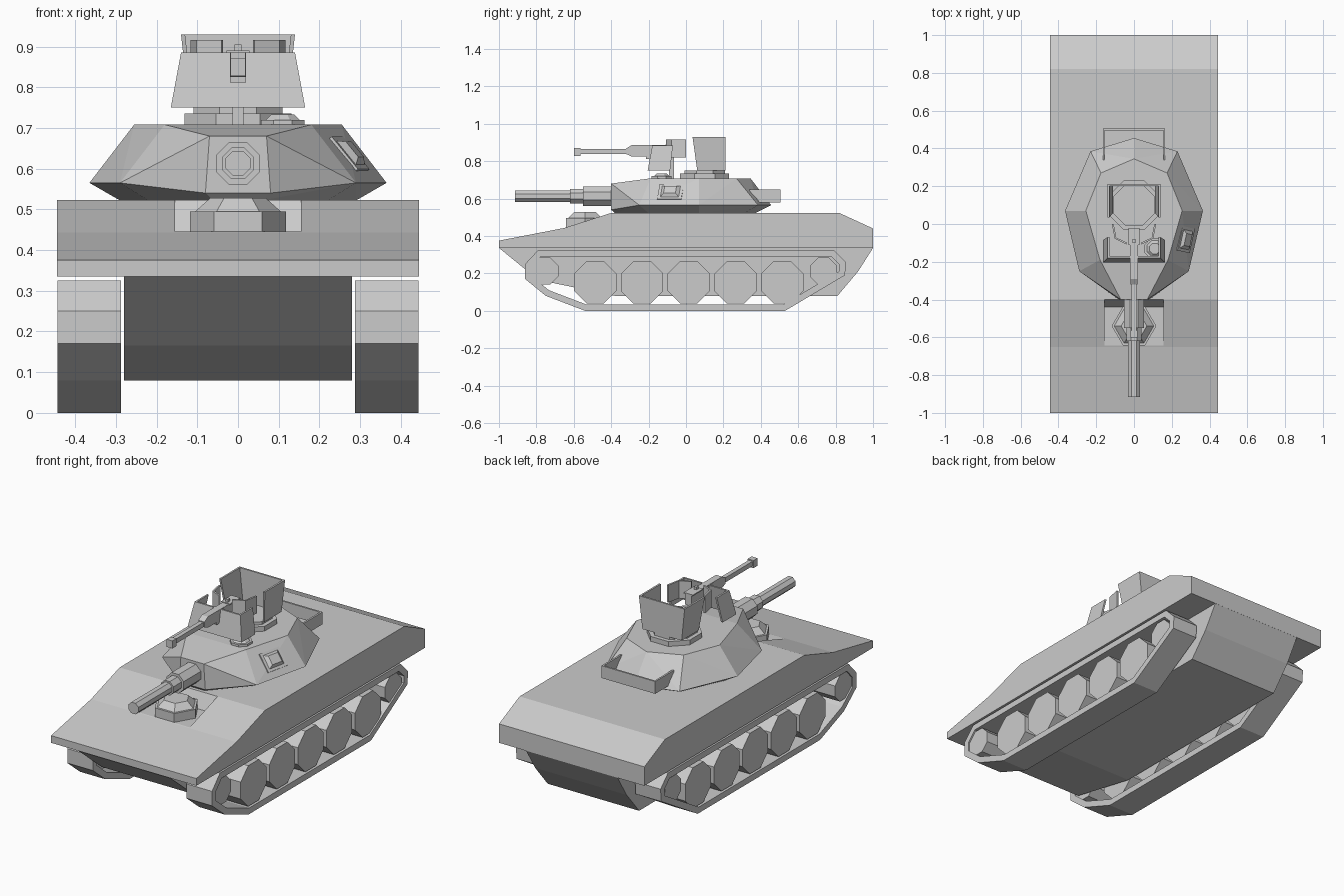
import bpy, bmesh, math
from mathutils import Matrix, Vector

cube = bpy.data.objects.get("Cube")
if cube:
    bpy.data.objects.remove(cube, do_unlink=True)

grey = bpy.data.materials.new("plain_grey")
grey.use_nodes = True
COLOUR = (0.6, 0.6, 0.6, 1)
grey.diffuse_color = COLOUR
grey.node_tree.nodes["Principled BSDF"].inputs["Base Color"].default_value = COLOUR


def finish(name, bm):
    bmesh.ops.recalc_face_normals(bm, faces=bm.faces)
    mesh = bpy.data.meshes.new(name)
    bm.to_mesh(mesh)
    bm.free()
    mesh.materials.append(grey)
    obj = bpy.data.objects.new(name, mesh)
    bpy.context.collection.objects.link(obj)
    return obj


def prism(name, outline, x0, x1, wall=None):
    """Extrude a (y, z) outline along x; a wall thickness makes it a hollow band."""
    bm = bmesh.new()
    face = bm.faces.new([bm.verts.new((x0, y, z)) for y, z in outline])
    bm.normal_update()
    if wall:
        bmesh.ops.inset_region(bm, faces=[face], thickness=wall,
                               use_boundary=True, use_even_offset=True)
        bmesh.ops.delete(bm, geom=[face], context="FACES_ONLY")
    out = bmesh.ops.extrude_face_region(bm, geom=bm.faces[:], use_keep_orig=True)
    moved = [g for g in out["geom"] if isinstance(g, bmesh.types.BMVert)]
    bmesh.ops.translate(bm, verts=moved, vec=(x1 - x0, 0, 0))
    return finish(name, bm)


def solid(name, points):
    """Convex faceted solid through the given points."""
    bm = bmesh.new()
    verts = [bm.verts.new(p) for p in points]
    bmesh.ops.convex_hull(bm, input=verts)
    bmesh.ops.dissolve_limit(bm, angle_limit=0.02, verts=bm.verts, edges=bm.edges)
    return finish(name, bm)


def box(name, x, y, z):
    return solid(name, [(a, b, c) for a in x for b in y for c in z])


def drum(name, centre, r, length, axis="Z", sides=8, r2=None, turn=math.pi / 8):
    """Faceted cylinder or cone frustum starting at centre, running along an axis."""
    rot = {"Z": Matrix(), "X": Matrix.Rotation(math.pi / 2, 4, "Y"),
           "Y": Matrix.Rotation(-math.pi / 2, 4, "X")}[axis]
    bm = bmesh.new()
    bmesh.ops.create_cone(
        bm, cap_ends=True, segments=sides, radius1=r, radius2=r if r2 is None else r2,
        depth=length, matrix=Matrix.Translation(centre) @ rot
        @ Matrix.Rotation(turn, 4, "Z") @ Matrix.Translation((0, 0, length / 2)))
    return finish(name, bm)


def mirrored(points):
    return [(s * x, y, z) for x, y, z in points for s in (-1, 1)]


SIDES = (("left", 1), ("right", -1))

# Upper hull with the driver's recess cut in the sloping deck
upper = prism("upper_hull", [(-1, .335), (-1, .375), (-.65, .443), (-.4, .523),
                             (.82, .523), (1, .44), (1, .335)], -.445, .445)
cutter = prism("recess_cutter", [(-.7, .445), (-.44, .445), (-.395, .533), (-.7, .6)],
               -.155, .155)
cutter.hide_render = True
cutter.hide_viewport = True
cut = upper.modifiers.new("recess", "BOOLEAN")
cut.operation, cut.solver, cut.object = "DIFFERENCE", "EXACT", cutter

# Lower hull
prism("lower_hull", [(-1, .336), (-.79, .165), (-.38, .08), (.81, .08), (.92, .21),
                     (1, .336)], -.28, .28)

# Tracks and wheels
track = [(-.54, 0), (.53, 0), (.85, .19), (.855, .26), (.79, .325), (-.79, .325),
         (-.86, .25), (-.86, .17), (-.75, .08)]
for side, s in SIDES:
    inner, outer = (.287, .443) if s > 0 else (-.443, -.287)
    prism(side + "_track", track, inner, outer, wall=.034)
    for i in range(5):
        drum(f"{side}_road_wheel_{i + 1}", (inner + .008, -.485 + .25 * i, .152),
             .122, .14, "X")
    for name, y in (("front", -.755), ("rear", .735)):
        drum(f"{side}_{name}_wheel", (inner + .008, y, .212), .078, .14, "X")

# Driver's hatch
drum("driver_hatch_base", (0, -.54, .446), .118, .049, sides=6, turn=math.pi / 2)
drum("driver_hatch_lid", (0, -.54, .495), .105, .033, sides=6, r2=.068, turn=math.pi / 2)

# Turret: lower rim, widest ring, front plate top, roof ring
solid("turret", mirrored([
    (.06, -.38, .522), (.22, -.2, .522), (.29, .07, .522), (.18, .31, .522), (0, .37, .522),
    (.08, -.4, .54), (.29, -.25, .565), (.365, .07, .565), (.23, .385, .565), (0, .455, .565),
    (.07, -.4, .68),
    (.18, -.19, .708), (.255, .07, .708), (.175, .27, .708), (0, .345, .708)]))

# Main gun
drum("gun_mantlet", (0, -.55, .613), .057, .17, "Y")
drum("gun_sleeve", (0, -.62, .613), .042, .08, "Y")
drum("gun_barrel", (0, -.915, .613), .033, .3, "Y")

# Sight block lying on the sloping left cheek
u = Vector((.07, .32, 0)).normalized()
v = Vector((-.115, .03, .143))
v = (v - u * v.dot(u)).normalized()
n = u.cross(v)
mid = Vector((.272, -.082, .635))
for name, w, h, low, high, top in (("sight_plate", .066, .052, -.02, .006, 1),
                                   ("sight_block", .05, .038, .006, .02, .65)):
    solid(name, [mid + u * a * w * k + v * b * h * k + n * d
                 for a in (-1, 1) for b in (-1, 1) for d, k in ((low, 1), (high, top))])

# Stowage rack behind the turret
for side, s in SIDES:
    box(f"rack_{side}_wall", (s * .155, s * .165), (.34, .505), (.58, .648))
box("rack_rear_wall", (-.165, .165), (.495, .505), (.58, .648))

# Commander's cupola and the small roof hatch beside it
drum("cupola_base", (0, .1, .7), .142, .035)
drum("cupola_rim", (0, .1, .735), .118, .016)
drum("roof_hatch", (.11, -.13, .7), .058, .02)
drum("roof_hatch_lid", (.11, -.13, .72), .045, .013, r2=.03)


def shield(name, low, high, wing_low, wing_high):
    """Flat armour plate with two wings; each corner is (half width, y, z)."""
    t = .01
    solid(name + "_plate", mirrored([(x, y + d, z) for x, y, z in (low, high)
                                     for d in (0, math.copysign(t, wing_low - low[1]))]))
    for side, s in SIDES:
        solid(f"{name}_{side}_wing", [(s * (x - d), y, z) for d in (0, t) for x, y, z in (
            low, high, (low[0], wing_low, low[2]), (high[0], wing_high, high[2]))])


shield("rear_shield", (.12, .21, .75), (.14, .212, .93), .06, .035)
shield("front_shield", (.165, -.205, .75), (.14, -.18, .885), -.085, -.07)

# Angled inner plates between the two shields
for side, s in SIDES:
    path = [(.117, 0), (.102, -.078), (.04, -.108)]
    for i in range(2):
        solid(f"inner_plate_{side}_{i + 1}", [
            (s * x * k, y * k, z) for x, y in path[i:i + 2]
            for k in (1, .92) for z in (.82, .916)])

# Roof machine gun and its post
box("machine_gun_post", (-.013, .013), (-.09, -.065), (.7, .84))
box("machine_gun_muzzle", (-.018, .018), (-.6, -.565), (.828, .87))
box("machine_gun_barrel", (-.012, .012), (-.57, -.3), (.838, .864))
prism("machine_gun_receiver", [(-.32, .838), (-.32, .868), (-.29, .886), (-.02, .886),
                               (-.02, .825), (-.29, .825)], -.019, .019)
box("machine_gun_cradle", (-.02, .02), (-.215, -.1), (.812, .885))
box("machine_gun_cover", (-.028, .028), (-.11, -.02), (.884, .89))
box("machine_gun_sight", (-.008, .008), (-.1, -.08), (.885, .905))
